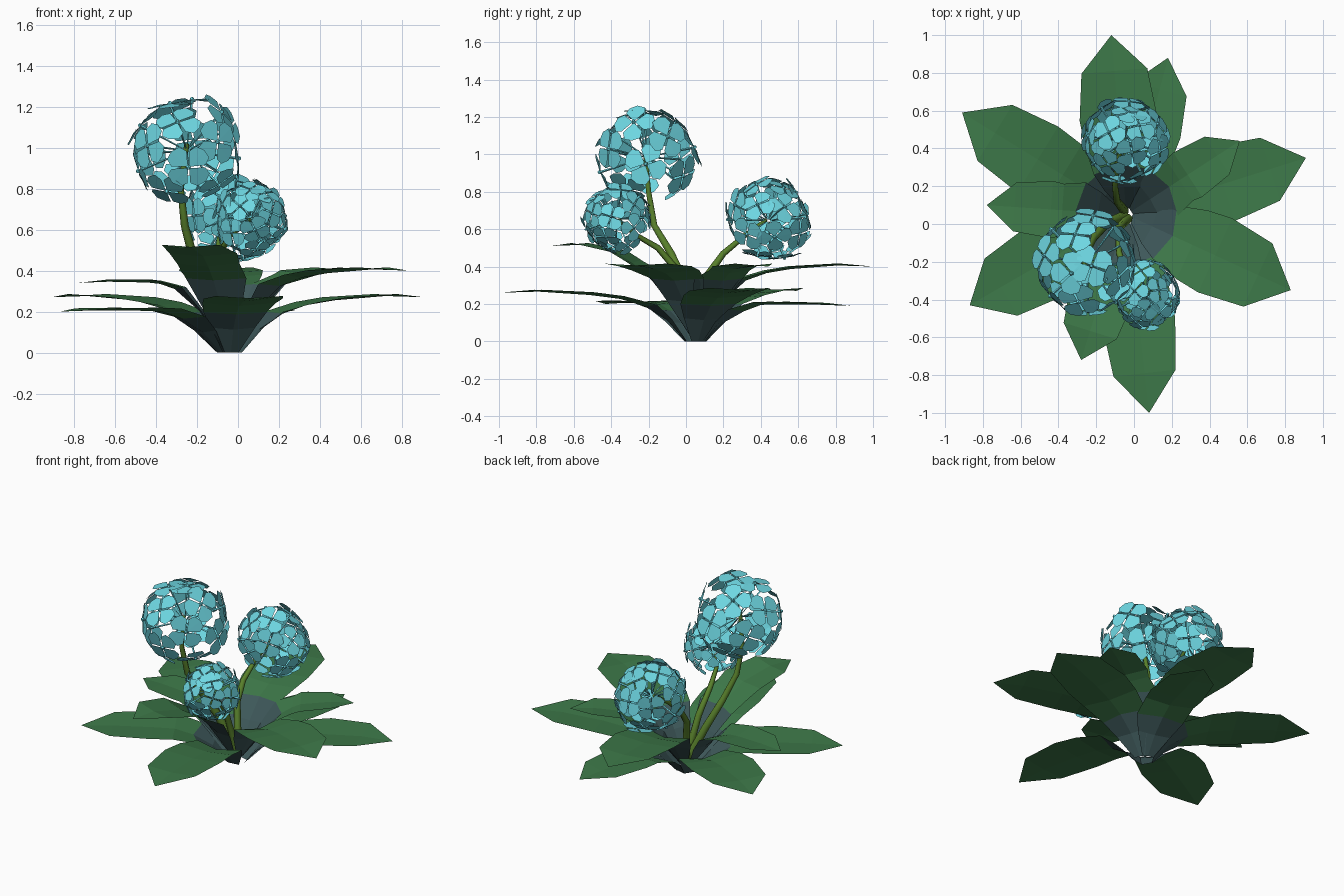
import bpy, bmesh, math, random
from mathutils import Vector, Matrix

if "Cube" in bpy.data.objects:
    bpy.data.objects.remove(bpy.data.objects["Cube"])

random.seed(4)


def material(name, rgb):
    m = bpy.data.materials.new(name)
    m.diffuse_color = (*rgb, 1)
    m.use_nodes = True
    m.node_tree.nodes["Principled BSDF"].inputs["Base Color"].default_value = m.diffuse_color
    return m


GREEN = material("leaf green", (0.047, 0.19, 0.066))
SLATE = material("slate base", (0.048, 0.098, 0.102))
TEAL = material("petal teal", (0.155, 0.68, 0.76))
STEM = material("stem green", (0.10, 0.22, 0.025))


def finish(name, bm, mats):
    me = bpy.data.meshes.new(name)
    bm.to_mesh(me)
    bm.free()
    for m in mats:
        me.materials.append(m)
    ob = bpy.data.objects.new(name, me)
    bpy.context.collection.objects.link(ob)
    return ob


CENTRE = Vector((-0.04, 0.05, 0))


def leaf(name, tip, half, foot, z_edge, z_mid):
    """Folded leaf: funnel-shaped slate foot, then a broad flat green blade."""
    out = Vector((tip[0], tip[1], 0)) - CENTRE
    L = out.length
    out.normalize()
    side = Vector((-out.y, out.x, 0))
    zt = tip[2]
    # rows: distance, half width, height, midrib drop, midrib push outward
    r0, z0 = foot
    rows = [(r0, r0 * 0.75, z0, 0, 0),
            (0.14, 0.108, z0 + 0.62 * (z_edge - z0), 0.01, 0.01),
            (0.225, 0.155, z_edge, 0.01, 0.045),
            (0.24 + 0.2 * (L - 0.24), half, z_mid, 0.015, 0),
            (0.54 * L, half * 1.08, (z_mid + zt) / 2 + 0.012, 0.015, 0),
            (0.8 * L, half * 0.92, zt + 0.016, 0.01, 0)]
    bm = bmesh.new()
    grid = []
    for r, w, z, drop, push in rows:
        p = CENTRE + out * r + Vector((0, 0, z))
        grid.append([bm.verts.new(p - side * w),
                     bm.verts.new(p + out * push - Vector((0, 0, drop))),
                     bm.verts.new(p + side * w)])
    end = bm.verts.new(tip)
    for i, (a, b) in enumerate(zip(grid, grid[1:])):
        for j in range(2):
            f = bm.faces.new((a[j], b[j], b[j + 1], a[j + 1]))
            f.material_index = 1 if i < 2 else 0
    for j in range(2):
        bm.faces.new((grid[-1][j], end, grid[-1][j + 1]))
    finish(name, bm, [GREEN, SLATE])


# Lower whorl of leaves
lower = [((0.91, 0.35, 0.27), 0.19), ((0.18, 0.88, 0.19), 0.16),
         ((-0.91, 0.59, 0.27), 0.19), ((-0.87, -0.43, 0.20), 0.19),
         ((0.08, -1.0, 0.26), 0.18)]
for i, (tip, half) in enumerate(lower):
    leaf(f"lower_leaf_{i + 1}", tip, half, (0.05, 0.0), tip[2] * 0.35 + 0.105,
         tip[2] * 0.45 + 0.125)

# Upper whorl of leaves
upper = [((0.56, 0.44, 0.40), 0.13), ((-0.12, 1.0, 0.40), 0.19),
         ((-0.78, 0.10, 0.34), 0.14), ((-0.28, -0.72, 0.51), 0.16),
         ((0.83, -0.35, 0.40), 0.20)]
for i, (tip, half) in enumerate(upper):
    leaf(f"upper_leaf_{i + 1}", tip, half, (0.03, 0.04), tip[2] * 0.25 + 0.235,
         tip[2] * 0.5 + 0.18)


def stem(name, pts, r):
    cu = bpy.data.curves.new(name, 'CURVE')
    cu.dimensions = '3D'
    cu.bevel_depth = r
    cu.bevel_resolution = 1
    cu.use_fill_caps = True
    sp = cu.splines.new('POLY')
    sp.points.add(len(pts) - 1)
    for i, p in enumerate(pts):
        sp.points[i].co = (*p, 1)
        sp.points[i].radius = 1.1 - 0.65 * i / (len(pts) - 1)
    cu.materials.append(STEM)
    ob = bpy.data.objects.new(name, cu)
    bpy.context.collection.objects.link(ob)
    bpy.ops.object.select_all(action='DESELECT')
    ob.select_set(True)
    bpy.context.view_layer.objects.active = ob
    bpy.ops.object.convert(target='MESH')


def floret(bm, c, d, dist, f):
    """Four broad petals, a small eye and a thin stalk back to the ball centre."""
    turn = d.to_track_quat('Z', 'Y').to_matrix().to_4x4()
    stalk = dist * 0.9
    bmesh.ops.create_cone(bm, segments=4, radius1=0.003, radius2=0.007, depth=stalk,
                          matrix=Matrix.Translation(c + d * (dist - stalk / 2)) @ turn)
    tilt = Matrix.Rotation(random.uniform(-0.3, 0.3), 4, 'X')
    M = Matrix.Translation(c + d * dist) @ turn @ tilt
    bmesh.ops.create_cone(bm, cap_ends=True, segments=5, radius1=f * 0.12,
                          radius2=f * 0.06, depth=f * 0.12,
                          matrix=M @ Matrix.Translation((0, 0, f * 0.04)))
    start = random.random() * 6.28
    shape = [(0.04, 0, 0), (0.55, -0.47, -0.04), (0.88, -0.38, -0.12),
             (1.0, 0, -0.10), (0.88, 0.38, -0.12), (0.55, 0.47, -0.04)]
    for k in range(4):
        R = M @ Matrix.Rotation(start + k * math.tau / 4, 4, 'Z')
        v = [bm.verts.new(R @ (Vector(p) * f)) for p in shape]
        bm.faces.new((v[0], v[1], v[2], v[3]))
        bm.faces.new((v[0], v[3], v[4], v[5]))


def flower_ball(name, centre, R, axis, n):
    bm = bmesh.new()
    c = Vector(centre)
    rot = Vector(axis).to_track_quat('Z', 'Y')
    for i in range(n):
        z = 1 - 1.78 * i / (n - 1)
        a = i * 2.39996
        s = math.sqrt(max(0, 1 - z * z))
        d = rot @ Vector((s * math.cos(a), s * math.sin(a), z))
        floret(bm, c, d, R * random.uniform(0.9, 0.96), R * 0.42)
    finish(name, bm, [TEAL])


# Flower stalks and their round heads
stem("tall_stem", [(-0.05, 0.04, 0.08), (-0.15, 0.0, 0.30), (-0.22, -0.08, 0.47),
                   (-0.26, -0.17, 0.62), (-0.28, -0.20, 0.80), (-0.25, -0.22, 1.02)], 0.027)
stem("front_stem", [(-0.03, 0.03, 0.08), (-0.08, -0.02, 0.35), (-0.08, -0.15, 0.50),
                    (-0.04, -0.27, 0.57), (0.06, -0.36, 0.65)], 0.022)
stem("back_stem", [(-0.05, 0.07, 0.08), (-0.09, 0.12, 0.36), (-0.10, 0.20, 0.47),
                   (-0.09, 0.32, 0.57), (-0.06, 0.43, 0.65)], 0.022)
flower_ball("tall_flower_head", (-0.25, -0.21, 0.985), 0.275, (0.1, -0.05, 1), 18)
flower_ball("front_flower_head", (0.06, -0.37, 0.655), 0.185, (0.35, -0.5, 0.6), 21)
flower_ball("back_flower_head", (-0.05, 0.44, 0.645), 0.23, (0.1, 0.6, 0.6), 21)
